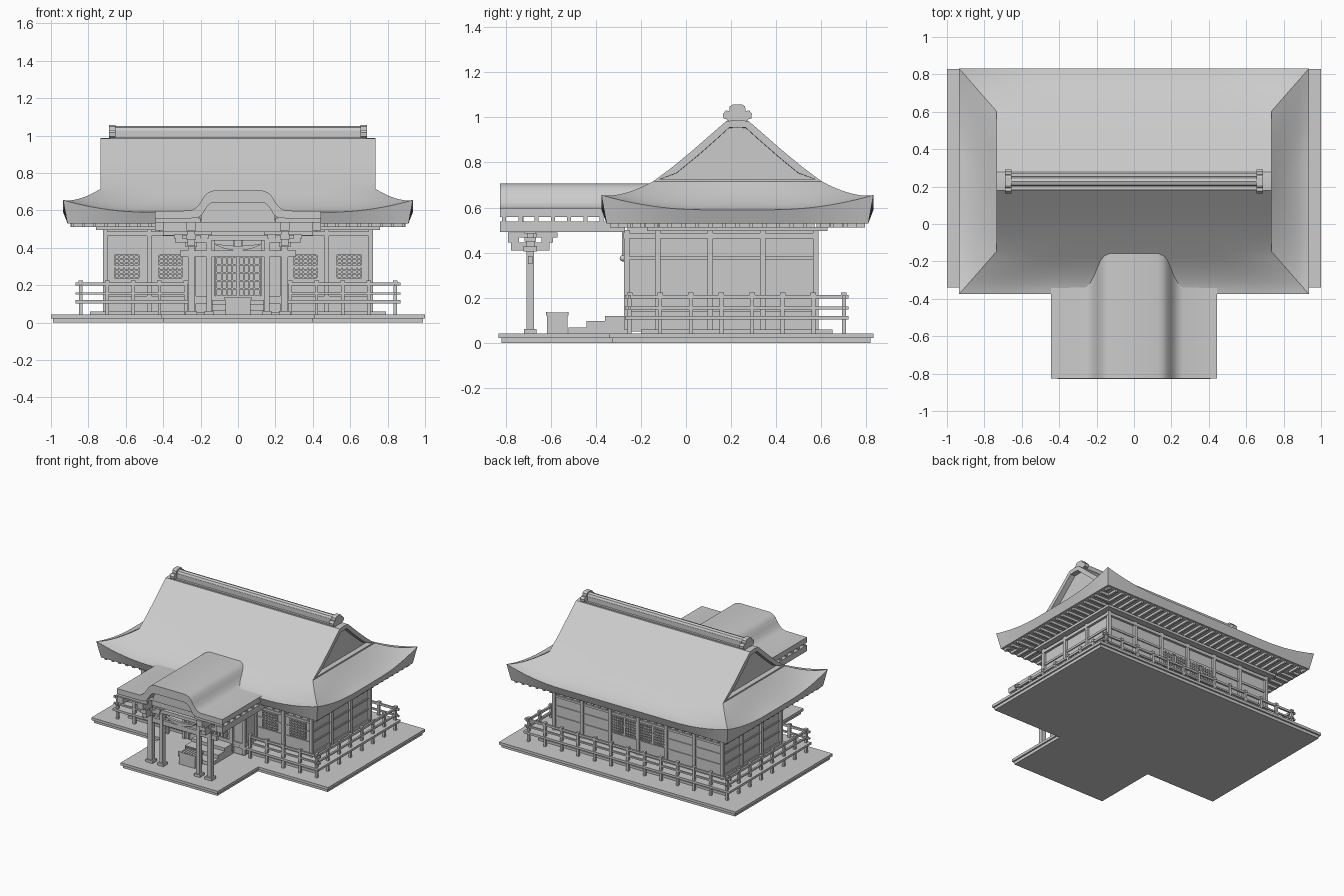
import bpy, bmesh, math
from mathutils import Vector

if "Cube" in bpy.data.objects:
    bpy.data.objects.remove(bpy.data.objects["Cube"])

CY = 0.228            # centre of main hall in y


def finish(name, bm, smooth=False):
    bmesh.ops.recalc_face_normals(bm, faces=bm.faces[:])
    me = bpy.data.meshes.new(name)
    bm.to_mesh(me)
    bm.free()
    ob = bpy.data.objects.new(name, me)
    bpy.context.collection.objects.link(ob)
    if smooth:
        bpy.ops.object.select_all(action='DESELECT')
        ob.select_set(True)
        bpy.context.view_layer.objects.active = ob
        bpy.ops.object.shade_smooth_by_angle(angle=math.radians(30))
    return ob


def add_prism(bm, pts, axis, a, b):
    """Extrude a 2D outline along axis 0 (x), 1 (y) or 2 (z)."""
    def put(p, h):
        c = list(p)
        c.insert(axis, h)
        return bm.verts.new(c)
    lo, hi = [put(p, a) for p in pts], [put(p, b) for p in pts]
    bm.faces.new(lo)
    bm.faces.new(hi[::-1])
    n = len(pts)
    for i in range(n):
        bm.faces.new((lo[i], hi[i], hi[(i + 1) % n], lo[(i + 1) % n]))


def prism(name, pts, axis, spans, smooth=False):
    bm = bmesh.new()
    for a, b in spans:
        add_prism(bm, pts, axis, a, b)
    return finish(name, bm, smooth)


def boxes(name, items, mirror=False):
    """One object from boxes (x0, x1, y0, y1, z0, z1), optionally mirrored in x."""
    bm = bmesh.new()
    items = list(items)
    if mirror:
        items += [(-b, -a, *r) for a, b, *r in items]
    for x0, x1, y0, y1, z0, z1 in items:
        add_prism(bm, [(x0, y0), (x1, y0), (x1, y1), (x0, y1)], 2, z0, z1)
    return finish(name, bm)


def cbox(x, y, hx, hy, z0, z1):
    return (x - hx, x + hx, y - hy, y + hy, z0, z1)


# stone base, T-shaped, two layers
for nm, i, z0, z1 in (("base_lower", .012, 0, .022), ("base_upper", 0, .022, .042)):
    T = [(-.41, -.83), (.41, -.83), (.41, -.34), (1, -.34), (1, .83), (-1, .83), (-1, -.34), (-.41, -.34)]
    prism(nm, [(x - math.copysign(i, x), y + (i if y < 0 else -i)) for x, y in T], 2, [(z0, z1)])

# foundation, hall walls and entrance bay
boxes("foundation", [(-.79, .79, -.2, .65, .04, .06)])
boxes("hall_walls", [(-.705, .705, -.12, .57, .05, .53), (-.235, .235, -.26, -.1, .05, .53)])
bays = [-.71 + i * .71 / 3 for i in range(7)]
ybays = [-.125 + i * .233 for i in range(4)]
pil = [cbox(x, .575, .012, .012, .06, .5) for x in bays]
pil += [cbox(x, -.125, .012, .012, .06, .5) for x in bays if abs(x) > .1]
pil += [cbox(s * .71, y, .012, .012, .06, .5) for s in (-1, 1) for y in ybays]
pil += [cbox(s * x, -.262, .012, .012, .06, .5) for s in (-1, 1) for x in (.237, .135)]
boxes("wall_pillars", pil)
bands = []
for z, h, o in ((.13, .012, .009), (.22, .006, .006), (.30, .006, .006), (.375, .008, .008), (.475, .012, .018)):
    bands += [(-.705 - o, .705 + o, -.12 - o, .57 + o, z - h, z + h)]
    if z < .2 or z > .35:
        bands += [(-.235 - o, .235 + o, -.26 - o, -.1, z - h, z + h)]
boxes("wall_bands", bands)


# lattice windows on the back and doors at the front
def lattice(x0, x1, y, z0, z1, nx, nz):
    out = [cbox(x0 + (x1 - x0) * i / nx, y, .004, .006, z0, z1) for i in range(nx + 1)]
    return out + [(x0, x1, y - .006, y + .006, z0 + (z1 - z0) * j / nz - .004, z0 + (z1 - z0) * j / nz + .004)
                  for j in range(nz + 1)]


win = []
for c in (-.18, -.06, .06, .18):
    win += lattice(c - .045, c + .045, .575, .24, .36, 5, 6)
boxes("back_lattice", win)
boxes("front_doors", lattice(-.115, -.004, -.263, .14, .35, 4, 5) + lattice(.004, .115, -.263, .14, .35, 4, 5))
boxes("front_windows", lattice(.30, .42, -.125, .24, .36, 5, 6) + lattice(.53, .66, -.125, .24, .36, 5, 6), True)

# veranda deck, railing and posts
boxes("veranda_deck", [(-.87, .87, -.27, .72, .103, .12)])
ys = [-.25 + i * .95 / 7 for i in range(8)]
xs = [-.84 + i * .14 for i in range(13)]
posts = [(x, .70) for x in xs] + [(s * .84, y) for s in (-1, 1) for y in ys[:-1]]
posts += [(x, -.25) for x in xs[1:-1] if abs(x) > .27]
boxes("railing_posts", [cbox(x, y, .009, .009, .042, .212) for x, y in posts]
      + [cbox(x, y, .012, .012, .205, .224) for x, y in posts])
rails = []
for z, h in ((.205, .008), (.155, .006)):
    rails += [(-.87, .87, .693, .707, z - h, z + h)]
    for s in (-1, 1):
        rails += [cbox(s * .84, .225, .007, .495, z - h, z + h), cbox(s * .575, -.25, .295, .007, z - h, z + h)]
boxes("railing_rails", rails)

# main roof: straight upper slopes, curved hipped skirt with lifted corners
N = 32
U = [-1 + 2 * i / N for i in range(N + 1)]


def skirt(u, side, s):
    a, b = .735 + .2 * s, .375 + .228 * s
    half = a if side % 2 == 0 else b
    z = .715 - .125 * (1 - (1 - s) ** 1.5)
    z += .065 * s * max(0, 1 - half * (1 - abs(u)) / .45) ** 2
    x, y = [(u * a, -b), (a, u * b), (-u * a, b), (-a, -u * b)][side]
    return Vector((x, y + CY, z))


bm = bmesh.new()


def grid(rows):
    vs = [[bm.verts.new(p) for p in r] for r in rows]
    for r0, r1 in zip(vs, vs[1:]):
        for i in range(len(r0) - 1):
            bm.faces.new((r0[i], r0[i + 1], r1[i + 1], r1[i]))


rim = []
for side in range(4):
    rows = [[skirt(u, side, s / 8) for u in U] for s in range(9)]
    low = [Vector((p.x * .975, CY + (p.y - CY) * .962, .53)) for p in rows[-1]]
    rim += low[:-1]
    grid(rows)
    grid([rows[-1], low])
prof = [(.375, .715), (.29, .778), (.2, .852), (.12, .922), (.05, .983), (0, .988)]
for s in (-1, 1):
    grid([[(u * .735, CY + s * d, z) for u in U] for d, z in prof])
bm.faces.new([bm.verts.new(p) for p in rim])
gables = []
outline = [(-d, z) for d, z in prof] + [(d, z) for d, z in prof[-2::-1]]
for s in (-1, 1):
    f = bm.faces.new([bm.verts.new((s * .735, CY + d, z)) for d, z in outline])
    f.normal_update()
    if f.normal.x * s < 0:
        f.normal_flip()
    gables.append(f)
bmesh.ops.inset_individual(bm, faces=gables, thickness=.032, depth=0)
bmesh.ops.inset_individual(bm, faces=gables, thickness=.001, depth=-.04)
bmesh.ops.remove_doubles(bm, verts=bm.verts[:], dist=.0003)
finish("main_roof", bm, True)

# rafters under the eaves, shortened along the hips
raft = []
for i in range(-15, 16):
    x = i * .059
    d = .35 + max(0, abs(x) - .71) * 1.0
    raft += [(x - .009, x + .009, CY + s * .565 if s < 0 else CY + d, CY - d if s < 0 else CY + .565, .512, .532)
             for s in (-1, 1)]
for i in range(-9, 10):
    y = i * .06
    d = .7 + max(0, abs(y) - .35)
    raft += [(min(s * d, s * .895), max(s * d, s * .895), CY + y - .009, CY + y + .009, .512, .532) for s in (-1, 1)]
boxes("eave_rafters", raft)
boxes("eave_beam", [(-.76, .76, CY - .4, CY + .4, .495, .514)])

# ridge with end ornaments
boxes("ridge", [(-.68, .68, CY - .045, CY + .045, .972, .992), (-.67, .67, CY - .028, CY + .028, .99, 1.028)])
prism("ridge_cap", [(CY + .026 * math.cos(t * math.pi / 4), 1.028 + .022 * math.sin(t * math.pi / 4)) for t in range(8)],
      0, [(-.68, .68)])
half = [(.03, .975), (.045, .99), (.062, .995), (.064, 1.015), (.052, 1.03), (.036, 1.028), (.034, 1.048), (.022, 1.056)]
prism("ridge_ornaments", [(CY + d, z) for d, z in half] + [(CY - d, z) for d, z in half[::-1]],
      0, [(-.69, -.655), (.655, .69)])

# porch roof with raised arched middle
top = [(.445, .597), (.26, .598), (.235, .606), (.213, .625), (.195, .652), (.178, .679), (.158, .697), (.13, .706)]
low = [(.12, .643), (.145, .638), (.163, .622), (.18, .596), (.195, .573), (.215, .56), (.26, .557), (.445, .557)]
full = [(-x, z) for x, z in top] + top[::-1] + low[::-1] + [(-x, z) for x, z in low[::-1]][::-1]
prism("porch_roof", full, 1, [(-.825, -.13)], True)
arch = low[:5]
prism("porch_gable_wall", [(-.2, .535), (.2, .535)] + [(x, z + .01) for x, z in arch[::-1]]
      + [(-x, z + .01) for x, z in arch], 1, [(-.74, -.72)])
boxes("porch_rafters", [(.2, .44, -.815 + i * .072, -.797 + i * .072, .536, .56) for i in range(8)], True)
boxes("porch_beams", [(.395, .445, -.825, -.27, .491, .537), (.225, .275, -.825, -.27, .491, .537)], True)
boxes("porch_cross_beam", [(-.42, .42, -.715, -.665, .485, .537), (-.31, .31, -.7, -.68, .35, .385),
                           (-.24, .24, -.705, -.675, .44, .465)])

# porch posts, plinths and brackets
cols = [(.25, .018), (.155, .013)]
boxes("porch_posts", [cbox(x, -.69, w, .017, .042, .44) for x, w in cols], True)
boxes("post_plinths", [cbox(x, -.69, w + .012, .027, .042, .062) for x, w in cols], True)
br = [cbox(.25, -.69, .03, .03, .405, .43), cbox(.25, -.69, .085, .02, .425, .45), cbox(.25, -.69, .02, .085, .41, .445)]
br += [cbox(.25 + d, -.69, .022, .025, .45, .47) for d in (-.07, 0, .07)]
br += [cbox(.25, -.69 + d, .025, .025, .445, .47) for d in (-.075, .075)]
br += [cbox(.25, -.68, .11, .02, .468, .49), cbox(.25, -.68, .02, .11, .468, .49)]
boxes("porch_brackets", br, True)
boxes("bracket_arms", [(.33, .40, -.705, -.675, .465, .492)], True)

# curved beam below the arch
ts = [-1 + i / 5 for i in range(11)]
prism("curved_beam", [(.12 * t, .385 + .03 * t * t) for t in ts] + [(.12 * t, .41 + .012 * t * t) for t in ts[::-1]],
      1, [(-.70, -.68)])

# steps, offering box and hanging bells
boxes("front_steps", [(-.14, .14, -.36, -.26, .042, .12), (-.14, .14, -.44, -.35, .042, .097),
                      (-.14, .14, -.52, -.43, .042, .068)])
boxes("offering_box", [(-.068, .068, -.615, -.525, .042, .13), (-.073, .073, -.62, -.612, .122, .138),
                       (-.073, .073, -.528, -.52, .122, .138)]
      + [(-.06 + i * .02, -.052 + i * .02, -.615, -.525, .126, .134) for i in range(7)])
bm = bmesh.new()
for x in (-.02, .02):
    r = bmesh.ops.create_uvsphere(bm, u_segments=12, v_segments=8, radius=.014)
    bmesh.ops.translate(bm, verts=r["verts"], vec=(x, -.28, .375))
    add_prism(bm, [(x - .003, -.283), (x + .003, -.283), (x + .003, -.277), (x - .003, -.277)], 2, .38, .53)
finish("bells", bm, True)
